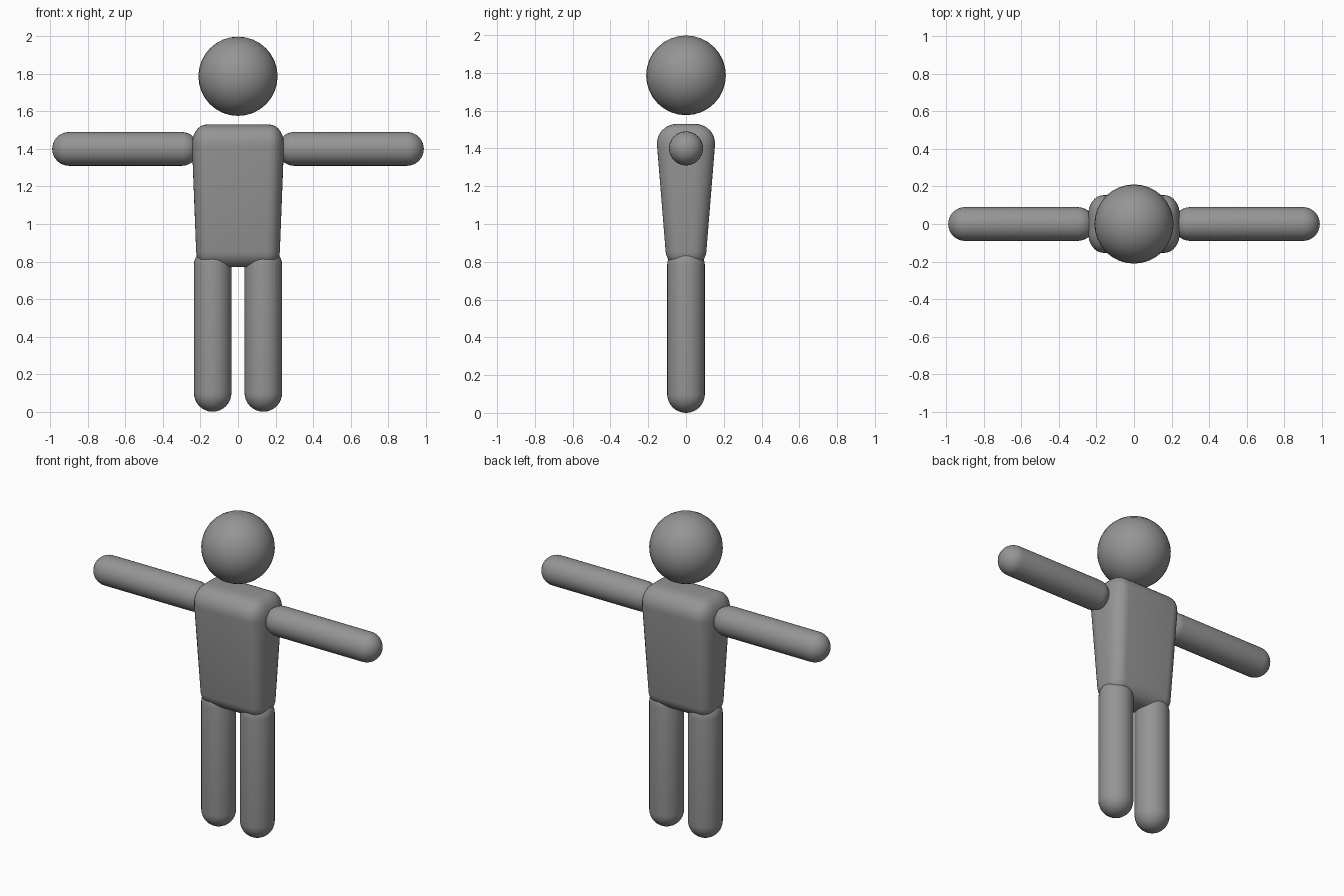
import bpy, bmesh, math
from mathutils import Matrix, Vector

if "Cube" in bpy.data.objects:
    bpy.data.objects.remove(bpy.data.objects["Cube"])

grey = bpy.data.materials.new("plain grey")
grey.diffuse_color = (0.3, 0.3, 0.3, 1)
grey.use_nodes = True
grey.node_tree.nodes["Principled BSDF"].inputs["Base Color"].default_value = grey.diffuse_color


def finish(name, bm):
    bmesh.ops.recalc_face_normals(bm, faces=bm.faces)
    for f in bm.faces:
        f.smooth = True
    mesh = bpy.data.meshes.new(name)
    bm.to_mesh(mesh)
    bm.free()
    mesh.materials.append(grey)
    obj = bpy.data.objects.new(name, mesh)
    bpy.context.collection.objects.link(obj)
    return obj


def capsule(name, center, length, radius, axis):
    """Sphere stretched at its equator into a round-ended limb."""
    bm = bmesh.new()
    bmesh.ops.create_uvsphere(bm, u_segments=32, v_segments=16, radius=radius)
    ring = [e for e in bm.edges if all(abs(v.co.z) < 1e-5 for v in e.verts)]
    half = length / 2 - radius
    if half > 0:
        bmesh.ops.split_edges(bm, edges=ring)
        for v in bm.verts:
            up = sum(f.calc_center_median().z for f in v.link_faces) > 0
            v.co.z += half if up else -half
        rims = [e for e in bm.edges if e.is_boundary]
        bmesh.ops.bridge_loops(bm, edges=rims)
    turn = Vector((0, 0, 1)).rotation_difference(Vector(axis)).to_matrix().to_4x4()
    bm.transform(Matrix.Translation(center) @ turn)
    return finish(name, bm)


# Head
capsule("head", (0, 0, 1.787), 0.42, 0.211, (0, 0, 1))

# Arms and legs
for side, s in (("left", 1), ("right", -1)):
    capsule(side + "_arm", (s * 0.60, 0, 1.40), 0.78, 0.09, (s, 0, 0))
    capsule(side + "_leg", (s * 0.135, 0, 0.44), 0.88, 0.10, (0, 0, 1))

# Torso: rounded block, narrower towards the hips
bm = bmesh.new()
bmesh.ops.create_cube(bm, size=1)
bmesh.ops.scale(bm, vec=(0.70, 0.32, 0.76), verts=bm.verts)
bmesh.ops.bevel(bm, geom=bm.edges[:], offset=0.115, segments=8,
                profile=0.5, affect='EDGES', clamp_overlap=True)
for v in bm.verts:
    t = (v.co.z + 0.38) / 0.76
    v.co.x *= 0.70 * (0.89 + 0.13 * t)
    v.co.y *= 0.61 + 0.41 * t
    if v.co.z < -0.2:
        v.co.z = -0.38 + (v.co.z + 0.38) * 0.7
    v.co.z += 1.15
finish("torso", bm)
